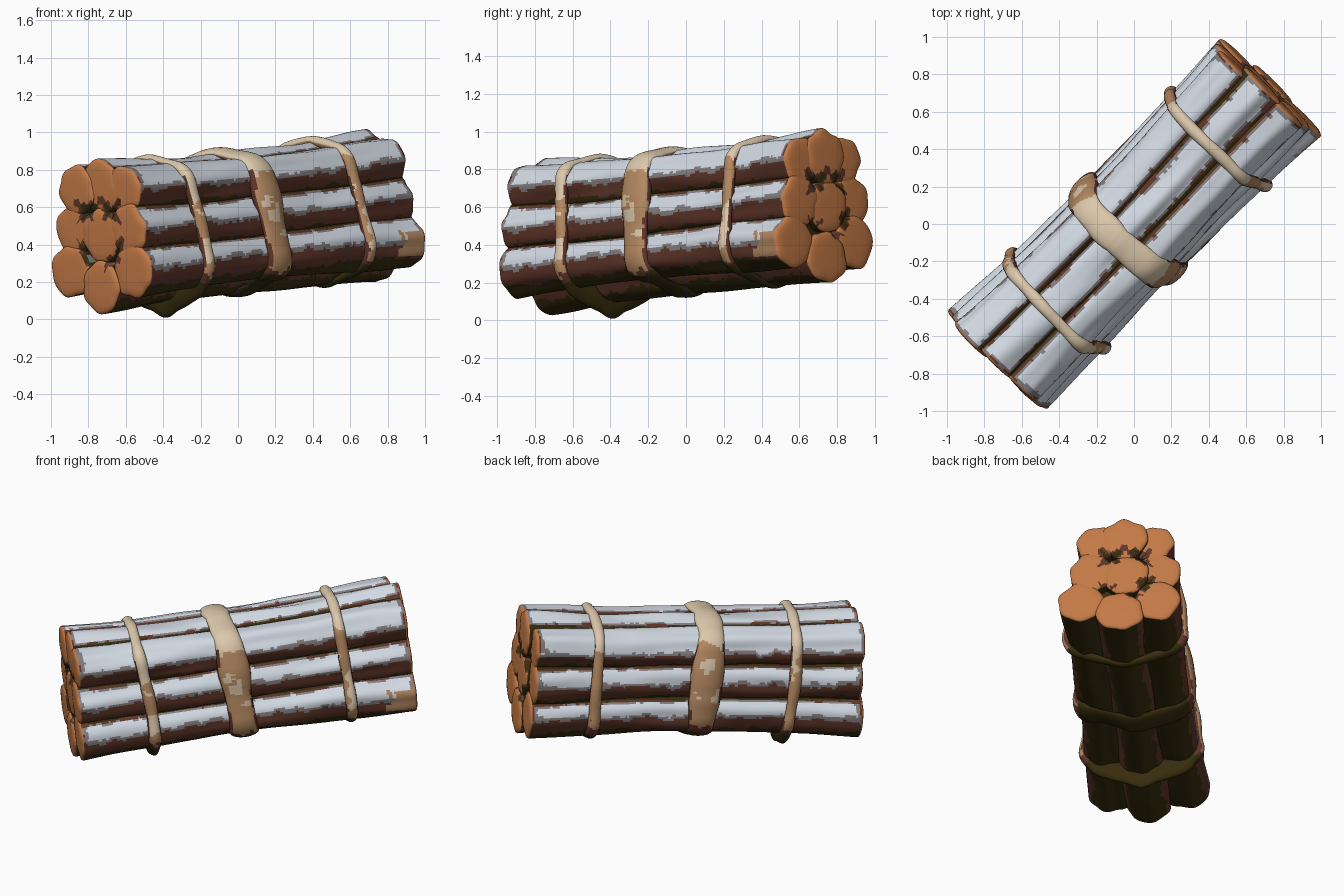
import bpy, bmesh, math
from mathutils import Matrix, Vector, noise

cube = bpy.data.objects.get("Cube")
if cube:
    bpy.data.objects.remove(cube)


def make_material(name, rgb):
    m = bpy.data.materials.new(name)
    m.use_nodes = True
    m.diffuse_color = (*rgb, 1)
    bsdf = next(n for n in m.node_tree.nodes if n.type == 'BSDF_PRINCIPLED')
    bsdf.inputs["Base Color"].default_value = (*rgb, 1)
    return m


PALETTE = [
    make_material("snowy_bark", (0.65, 0.70, 0.77)),
    make_material("grey_bark", (0.23, 0.21, 0.22)),
    make_material("brown_bark", (0.115, 0.037, 0.022)),
    make_material("dark_underside", (0.037, 0.025, 0.004)),
    make_material("cut_wood", (0.55, 0.195, 0.062)),
    make_material("pale_strap", (0.72, 0.58, 0.41)),
    make_material("tan_strap", (0.46, 0.25, 0.12)),
]
SNOW, GREY, BARK, DARK, WOOD, PALE, TAN = range(len(PALETTE))

# The bundle lies diagonally and rises towards its far end
PLACE = (Matrix.Translation((0, 0, 0.53)) @ Matrix.Rotation(math.radians(45), 4, 'Z')
         @ Matrix.Rotation(math.radians(-4.4), 4, 'Y'))

# Log centres in the cross-section: sideways (towards the right), height, radius
LOGS = {"top_middle": (0, 0.24, 0.13), "middle_middle": (0, 0, 0.13),
        "bottom_middle": (0, -0.255, 0.13)}
for side, sign in (("left", -1), ("right", 1)):
    LOGS["top_" + side] = (sign * 0.155, 0.22, 0.12)
    LOGS["middle_" + side] = (sign * 0.19, 0.025, 0.125)
    LOGS["bottom_" + side] = (sign * 0.215, -0.178, 0.13)

SIDES, RINGS = 60, 180
# Rounded cut end: outward step and radius factor of each ring
END_CAP = ((0.008, 0.96), (0.014, 0.85), (0.017, 0.65), (0.018, 0.35))


def ragged(p, freq, seed):
    return noise.noise(Vector(p) * freq + Vector((seed * 7.3, seed * 3.1, seed)))


def section(s, y, z, r):
    # Logs spread towards the ends; the upper ones drift right at the far end
    k = 1 + 0.075 * s * s
    drift = 0.035 * max(s, 0) if z > -0.1 else 0
    return y * k + drift, z * k, r * k


def neighbours(p, name):
    # Distances to the other logs, as multiples of their radius
    found = []
    for other, log in LOGS.items():
        if other != name:
            y, z, r = section(p.x, *log)
            found.append(math.hypot(p.y - y, p.z - z) / r)
    return sorted(found)


def finish(bm, name):
    bmesh.ops.recalc_face_normals(bm, faces=bm.faces)
    mesh = bpy.data.meshes.new(name)
    bm.to_mesh(mesh)
    bm.free()
    for m in PALETTE:
        mesh.materials.append(m)
    obj = bpy.data.objects.new(name, mesh)
    bpy.context.collection.objects.link(obj)
    obj.matrix_world = PLACE
    bpy.ops.object.select_all(action='DESELECT')
    obj.select_set(True)
    bpy.context.view_layer.objects.active = obj
    bpy.ops.object.shade_smooth_by_angle(angle=math.radians(50))


def bark_colour(p, up, to_end, name, seed):
    near = neighbours(p, name)[0]
    rough = 0.2 * ragged(p, 9, seed) + 0.13 * ragged(p, 24, seed)
    if near < 1.08 + 0.15 * rough or up < -0.6 + rough:
        return DARK
    if name == "bottom_left" and p.x > 0.86 + 0.5 * rough and -0.5 < up + rough < 0.45:
        return TAN
    score = min(up, (near - 1.17) * 2, to_end * 8) + rough
    return SNOW if score > 0.17 else GREY if score > 0 else BARK


def end_colour(p, name, seed):
    # Dark fringe where three logs meet
    second = neighbours(p, name)[1] + 0.2 * ragged(p, 16, seed)
    return DARK if second < 1.22 else BARK if second < 1.33 else WOOD


def make_log(name, cy, cz, radius, seed):
    bm = bmesh.new()
    near_end = -1.035 + 0.07 * cz + 0.025 * ragged((seed, 1, 0), 1.7, seed)
    far_end = (0.995 if "right" in name else 1.025) + 0.025 * ragged((seed, 2, 0), 1.7, seed)
    stations = [(near_end - d, f) for d, f in reversed(END_CAP)]
    stations += [(near_end + (far_end - near_end) * i / RINGS, 1) for i in range(RINGS + 1)]
    stations += [(far_end + d, f) for d, f in END_CAP]
    rings = []
    for s, shrink in stations:
        y, z, size = section(s, cy, cz, radius)
        ring = []
        for j in range(SIDES):
            a = math.tau * j / SIDES
            c, d = math.cos(a), math.sin(a)
            r = size * shrink * (1 + 0.13 * ragged((s * 1.6, c, d), 1.4, seed)
                                 + 0.025 * math.cos(7 * a + seed))
            ring.append(bm.verts.new((s, y + r * c, z + r * d)))
        rings.append(ring)
    for lower, upper in zip(rings, rings[1:]):
        for j in range(SIDES):
            n = (j + 1) % SIDES
            f = bm.faces.new((lower[j], lower[n], upper[n], upper[j]))
            p = f.calc_center_median()
            to_end = min(p.x - near_end, far_end - p.x)
            if to_end > 0:
                up = math.sin(math.tau * (j + 0.5) / SIDES)
                f.material_index = bark_colour(p, up, to_end, name, seed)
            else:
                f.material_index = end_colour(p, name, seed)
    for ring in (rings[0], rings[-1]):
        bm.faces.new(ring).material_index = WOOD
    finish(bm, "log_" + name)


def hull_path(s, count):
    # Tight loop around the logs, resampled to even steps
    logs, pts = [section(s, *log) for log in LOGS.values()], []
    for i in range(180):
        a = math.tau * i / 180
        n = Vector((math.cos(a), math.sin(a)))
        y, z, r = max(logs, key=lambda q: q[0] * n.x + q[1] * n.y + q[2])
        pts.append(Vector((y, z)) + n * r)
    pts.append(pts[0])
    total = sum((b - a).length for a, b in zip(pts, pts[1:]))
    out, walked, i = [], 0, 0
    for c in range(count):
        target = total * c / count
        while walked + (pts[i + 1] - pts[i]).length < target:
            walked += (pts[i + 1] - pts[i]).length
            i += 1
        step = pts[i + 1] - pts[i]
        out.append(pts[i] + step * ((target - walked) / step.length))
    return out


def strap_colour(p, up, lift, seed):
    # Pale on top, tan on the flanks, bark brown at the edges and below
    rough = 0.5 * ragged(p, 7, seed) + 0.35 * ragged(p, 18, seed)
    tone = up + rough
    if up < -0.65 + 0.3 * rough:
        return DARK
    if tone < -0.45 or (up < 0.5 and lift < 0.4 + 0.8 * rough):
        return BARK
    return PALE if tone > 0.25 and lift > 0.1 else TAN


def make_strap(name, s, width, thick, sag, lean, seed):
    bm = bmesh.new()
    count, cross = 260, 20
    path = hull_path(s, count)
    rings = []
    for i, p in enumerate(path):
        t = (path[(i + 4) % count] - path[i - 4]).normalized()
        out = Vector((t.y, -t.x))
        wobble = ragged((p.x, p.y, s), 5, seed)
        w = width * (1 + 0.35 * wobble) * (0.85 + 0.25 * abs(out.x))
        # Thicker on the flanks, hanging below where it sags
        h = (thick * (1 + 0.7 * wobble) * (0.75 + 0.45 * abs(out.x))
             + sag * max(0, -out.y) ** 6)
        shift = 0.02 * ragged((p.x, p.y, s), 2.5, seed + 4) - lean * p.y
        ring = []
        for j in range(cross):
            a = math.tau * j / cross
            q = p + out * h * math.sin(a)
            ring.append(bm.verts.new((s + shift + w * math.cos(a), q.x, q.y)))
        rings.append((ring, out.y))
    for i in range(count):
        (ra, up), (rb, _) = rings[i], rings[(i + 1) % count]
        for j in range(cross):
            n = (j + 1) % cross
            f = bm.faces.new((ra[j], ra[n], rb[n], rb[j]))
            lift = math.sin(math.tau * (j + 0.5) / cross)
            f.material_index = strap_colour(f.calc_center_median(), up, lift, seed)
    finish(bm, name)


# Nine logs
for number, (log_name, (y, z, r)) in enumerate(LOGS.items()):
    make_log(log_name, y, z, r, number + 1)

# Dark filling between the logs
core = bmesh.new()
bmesh.ops.create_cube(core, size=1, matrix=Matrix.Diagonal((1.94, 0.3, 0.40, 1)))
for face in core.faces:
    face.material_index = DARK
finish(core, "dark_filling")

# Three straps
make_strap("near_strap", -0.61, 0.034, 0.026, 0.065, 0.07, 11)
make_strap("middle_strap", -0.06, 0.085, 0.035, -0.01, 0.08, 12)
make_strap("far_strap", 0.62, 0.034, 0.028, 0.0, 0.03, 13)
